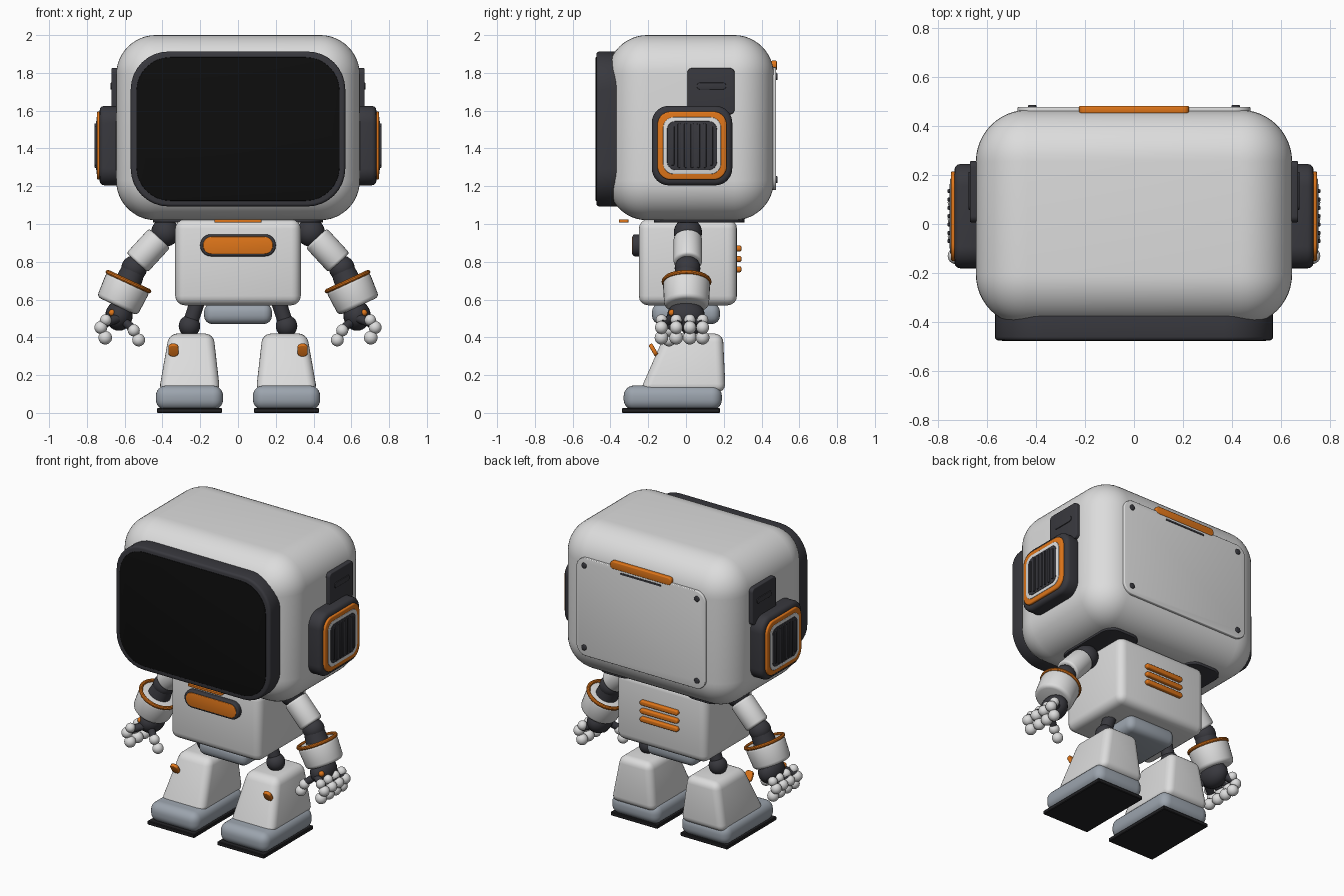
import bpy, bmesh, math
from mathutils import Vector, Matrix

if "Cube" in bpy.data.objects:
    bpy.data.objects.remove(bpy.data.objects["Cube"], do_unlink=True)


def material(name, r, g, b):
    m = bpy.data.materials.new(name)
    m.use_nodes = True
    m.diffuse_color = (r, g, b, 1)
    m.node_tree.nodes["Principled BSDF"].inputs["Base Color"].default_value = (r, g, b, 1)
    return m


WHITE = material("shell white", 0.72, 0.72, 0.72)
DARK = material("charcoal", 0.04, 0.04, 0.048)
BLACK = material("screen black", 0.004, 0.004, 0.004)
ORANGE = material("orange", 0.74, 0.18, 0.01)
GREY = material("blue grey", 0.33, 0.37, 0.42)
SOLE = material("sole black", 0.016, 0.016, 0.018)
parts = []


def finish(bm, name, mat, rim=0.0, segs=3):
    """Round the sharp edges and turn the bmesh into an object."""
    if rim:
        bm.normal_update()
        sharp = [e for e in bm.edges if e.calc_face_angle(0) > math.radians(45)]
        bmesh.ops.bevel(bm, geom=sharp, offset=rim, segments=segs, profile=0.5,
                        affect='EDGES', clamp_overlap=True)
    bmesh.ops.recalc_face_normals(bm, faces=bm.faces)
    mesh = bpy.data.meshes.new(name)
    bm.to_mesh(mesh)
    bm.free()
    mesh.materials.append(mat)
    ob = bpy.data.objects.new(name, mesh)
    bpy.context.collection.objects.link(ob)
    parts.append(ob)
    return ob


def cube(size):
    bm = bmesh.new()
    bmesh.ops.create_cube(bm, size=1)
    bmesh.ops.scale(bm, vec=size, verts=bm.verts)
    return bm


def box(name, center, size, mat, rim, segs=4, shape=None):
    bm = cube(size)
    bmesh.ops.translate(bm, vec=center, verts=bm.verts)
    for v in bm.verts:
        if shape:
            shape(v.co)
    return finish(bm, name, mat, rim, segs)


def plate(name, center, size, axis, corner, mat, rim=0.006, tilt=0):
    """Slab with rounded corners in the plane across the given axis."""
    bm = cube(size)
    along = [e for e in bm.edges
             if abs((e.verts[0].co - e.verts[1].co).normalized()[axis]) > 0.9]
    bmesh.ops.bevel(bm, geom=along, offset=corner, segments=8, profile=0.5, affect='EDGES')
    ob = finish(bm, name, mat, rim)
    ob.location = center
    ob.rotation_euler.x = tilt
    return ob


def tube(name, a, b, r1, r2, mat, rim=0.0):
    a, b = Vector(a), Vector(b)
    bm = bmesh.new()
    bmesh.ops.create_cone(bm, cap_ends=True, segments=32, radius1=r1, radius2=r2,
                          depth=(b - a).length)
    ob = finish(bm, name, mat, rim)
    ob.location = (a + b) / 2
    ob.rotation_euler = (b - a).to_track_quat('Z', 'Y').to_euler()
    return ob


def ball(name, center, r, mat, scale=(1, 1, 1)):
    bm = bmesh.new()
    bmesh.ops.create_uvsphere(bm, u_segments=24, v_segments=14, radius=r)
    ob = finish(bm, name, mat)
    ob.location, ob.scale = center, scale
    return ob


def ring(name, center, direction, major, minor, mat):
    bm = bmesh.new()
    circle = bmesh.ops.create_circle(bm, segments=10, radius=minor,
                                     matrix=Matrix.Translation((major, 0, 0))
                                     @ Matrix.Rotation(math.pi / 2, 4, 'X'))
    bmesh.ops.spin(bm, geom=circle["verts"] + bm.edges[:], cent=(0, 0, 0), axis=(0, 0, 1),
                   angle=2 * math.pi, steps=36, use_merge=True)
    ob = finish(bm, name, mat)
    ob.location = center
    ob.rotation_euler = Vector(direction).to_track_quat('Z', 'Y').to_euler()
    return ob


# Head and visor
box("head", (0, 0.025, 1.51), (1.29, 0.88, 0.98), WHITE, 0.21, 12)
plate("visor_rim", (0, -0.415, 1.503), (1.136, 0.12, 0.82), 1, 0.2, DARK, 0.015)
plate("visor_screen", (0, -0.47, 1.503), (1.076, 0.016, 0.76), 1, 0.18, BLACK, 0.003)
plate("chin_strip", (0, -0.33, 1.016), (0.25, 0.05, 0.016), 2, 0.01, ORANGE, 0.003)

# Rear hatch
plate("rear_panel", (0, 0.465, 1.505), (0.95, 0.024, 0.65), 1, 0.07, WHITE, 0.005)
plate("rear_handle", (0, 0.466, 1.84), (0.45, 0.03, 0.05), 1, 0.023, ORANGE)
plate("rear_slot", (0, 0.477, 1.797), (0.3, 0.006, 0.012), 1, 0.005, DARK, 0)
for x in (-0.415, 0.415):
    for z in (1.235, 1.78):
        tube("panel_screw", (x, 0.465, z), (x, 0.485, z), 0.018, 0.018, DARK, 0.005)

# Torso and pelvis
box("torso", (0, 0.01, 0.797), (0.665, 0.52, 0.455), WHITE, 0.05)
plate("chest_bezel", (0, -0.26, 0.887), (0.4, 0.045, 0.116), 1, 0.056, DARK, 0.01)
plate("chest_light", (0, -0.28, 0.887), (0.37, 0.012, 0.092), 1, 0.045, ORANGE, 0.004)
for z in (0.76, 0.815, 0.87):
    plate("back_vent", (0, 0.275, z), (0.28, 0.036, 0.032), 1, 0.015, ORANGE, 0.008)
box("pelvis", (0, 0, 0.525), (0.36, 0.36, 0.11), GREY, 0.045)

for s, side in ((1, "left_"), (-1, "right_")):
    def at(x, y, z):
        return (s * x, y, z)

    # Ear pod with ribbed grille, and the small module above it
    for name, outer, half, corner, mat, rim in (
            ("ear_base", 0.733, 0.213, 0.09, DARK, 0.025),
            ("ear_ring", 0.747, 0.183, 0.07, ORANGE, 0.008),
            ("ear_trim", 0.75, 0.153, 0.055, WHITE, 0.003),
            ("ear_grille", 0.753, 0.132, 0.045, DARK, 0.003)):
        plate(side + name, at((outer + 0.62) / 2, 0.032, 1.415),
              (outer - 0.62, half * 2, half * 2 - 0.005), 0, corner, mat, rim)
    for i in range(-3, 4):
        height = 0.21 if abs(i) == 3 else 0.235
        box(side + "ear_rib", at(0.753, 0.032 + i * 0.034, 1.415),
            (0.016, 0.016, height), DARK, 0.005, 2)
    plate(side + "head_module", at(0.645, 0.132, 1.703), (0.05, 0.25, 0.245), 0, 0.025, DARK)
    plate(side + "module_slot", at(0.67, 0.135, 1.73), (0.01, 0.155, 0.036), 0, 0.017, DARK, 0.003)

    # Shoulder and arm
    plate(side + "shoulder_plate", at(0.32, 0.07, 1.018), (0.26, 0.48, 0.02), 2, 0.08, DARK, 0.004)
    ball(side + "shoulder", at(0.385, 0.01, 0.955), 0.075, DARK)
    tube(side + "upper_arm", at(0.415, 0.01, 0.925), at(0.535, 0.01, 0.795), 0.076, 0.076, WHITE, 0.015)
    ball(side + "elbow", at(0.55, 0.008, 0.765), 0.068, DARK)
    cuff_top, cuff_end = at(0.58, 0.003, 0.695), at(0.64, 0.003, 0.565)
    tube(side + "elbow_link", at(0.55, 0.008, 0.765), cuff_top, 0.062, 0.07, DARK)
    tube(side + "cuff", cuff_top, cuff_end, 0.126, 0.118, WHITE, 0.022)
    ring(side + "cuff_ring", cuff_top, Vector(cuff_end) - Vector(cuff_top), 0.12, 0.012, ORANGE)

    # Hand
    ball(side + "palm", at(0.63, 0, 0.515), 0.1, DARK, (0.72, 1, 0.8))
    ball(side + "hand_button", at(0.667, -0.075, 0.53), 0.018, ORANGE)
    for y in (-0.13, -0.052, 0.02, 0.088):
        tube(side + "finger_joint", at(0.64, y * 0.6, 0.5), at(0.72, y, 0.47), 0.024, 0.024, DARK)
        for x, z, r in ((0.7, 0.492, 0.03), (0.726, 0.452, 0.034), (0.703, 0.398, 0.036)):
            ball(side + "finger", at(x, y, z), r, WHITE)
    tube(side + "thumb_joint", at(0.61, -0.05, 0.49), at(0.555, -0.09, 0.445), 0.022, 0.022, DARK)
    for x, z, r in ((0.552, 0.437, 0.032), (0.526, 0.386, 0.034)):
        ball(side + "thumb", at(x, -0.09, z), r, WHITE)

    # Leg and foot
    tube(side + "thigh", at(0.215, 0.03, 0.59), at(0.257, 0.03, 0.46), 0.04, 0.04, DARK)
    ball(side + "knee", at(0.257, 0.03, 0.46), 0.057, DARK)

    def taper(co):
        if co.z > 0.3:
            co.y = -0.11 if co.y < 0 else 0.195
            co.x = s * (0.365 if abs(co.x) > 0.25 else 0.13)

    box(side + "shin", at(0.257, -0.018, 0.265), (0.325, 0.456, 0.31), WHITE, 0.045, 5, taper)
    plate(side + "shin_tab", at(0.342, -0.172, 0.333), (0.054, 0.022, 0.07), 1, 0.022, ORANGE, 0.005,
          math.radians(30))
    box(side + "shoe", at(0.257, -0.07, 0.08), (0.356, 0.52, 0.13), GREY, 0.055, 6)
    box(side + "sole", at(0.257, -0.08, 0.0125), (0.345, 0.52, 0.025), SOLE, 0.004, 1)

# Smooth shading with sharp edges kept
bpy.ops.object.select_all(action='DESELECT')
for ob in parts:
    ob.select_set(True)
bpy.context.view_layer.objects.active = parts[0]
bpy.ops.object.shade_smooth_by_angle(angle=math.radians(35))
